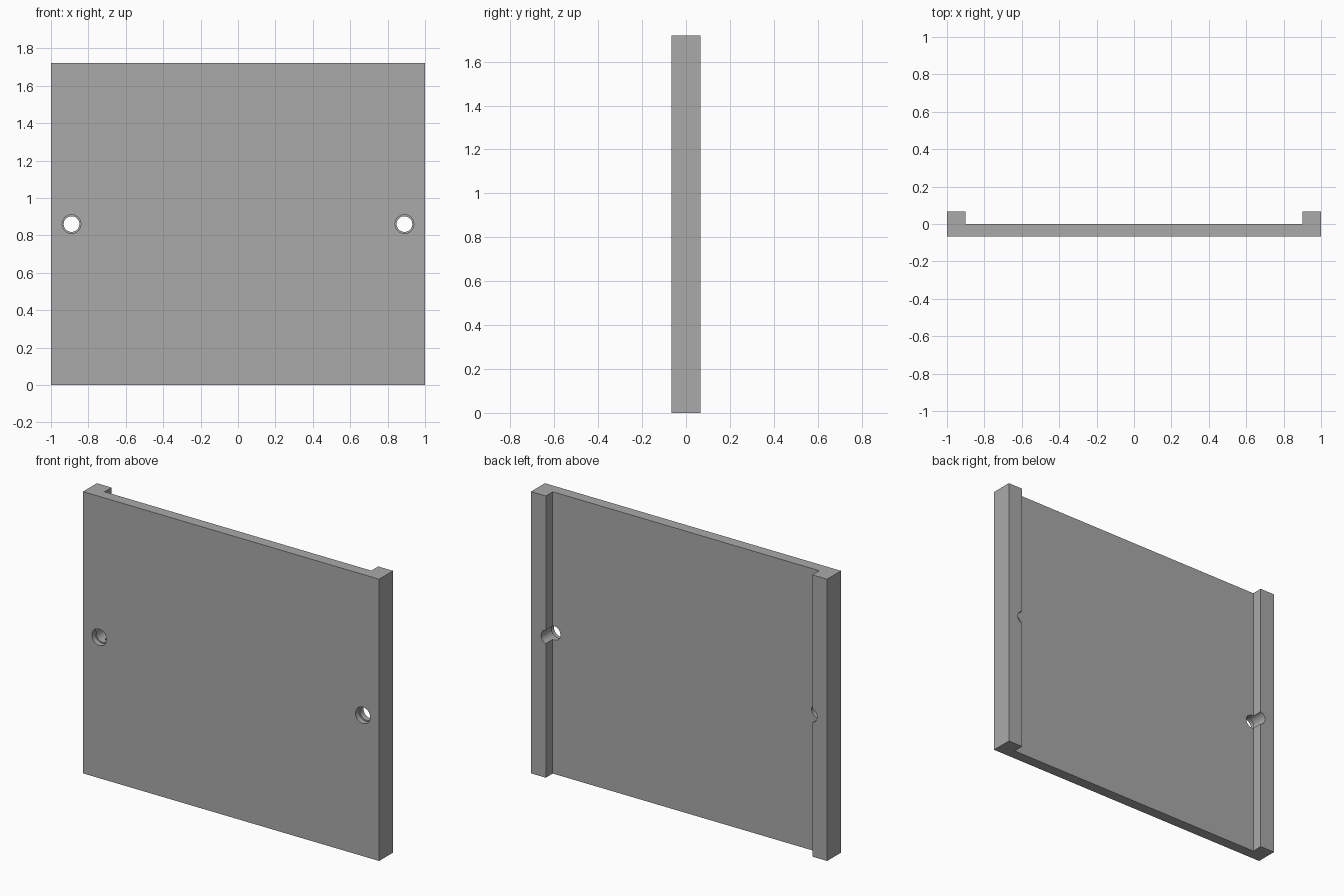
import bpy
import bmesh
from mathutils import Matrix

cube = bpy.data.objects.get("Cube")
if cube:
    bpy.data.objects.remove(cube, do_unlink=True)

HEIGHT = 1.72
HALF_DEPTH = 0.067
HOLE_X = 0.89

grey = bpy.data.materials.new("plain grey")
grey.use_nodes = True
colour = (0.4, 0.4, 0.4, 1)
grey.diffuse_color = colour
grey.node_tree.nodes["Principled BSDF"].inputs["Base Color"].default_value = colour


def new_object(name, bm):
    bmesh.ops.recalc_face_normals(bm, faces=bm.faces[:])
    mesh = bpy.data.meshes.new(name)
    bm.to_mesh(mesh)
    bm.free()
    mesh.materials.append(grey)
    obj = bpy.data.objects.new(name, mesh)
    bpy.context.collection.objects.link(obj)
    return obj


# Panel with two back rails: one channel profile pulled upwards
half = [(1, -HALF_DEPTH), (1, HALF_DEPTH), (0.9, HALF_DEPTH), (0.9, 0)]
profile = half + [(-x, y) for x, y in reversed(half)]
bm = bmesh.new()
base = bm.faces.new([bm.verts.new((x, y, 0)) for x, y in profile])
pulled = bmesh.ops.extrude_face_region(bm, geom=[base])["geom"]
bmesh.ops.translate(bm, vec=(0, 0, HEIGHT),
                    verts=[v for v in pulled if isinstance(v, bmesh.types.BMVert)])
panel = new_object("railed_panel", bm)


# Stepped screw holes: a wide recess in front of a through bore
def add_cutter(name, x, radius, y_start, y_end):
    bm = bmesh.new()
    place = (Matrix.Translation((x, (y_start + y_end) / 2, HEIGHT / 2))
             @ Matrix.Rotation(1.570796, 4, "X"))
    bmesh.ops.create_cone(bm, cap_ends=True, segments=32, radius1=radius,
                          radius2=radius, depth=y_end - y_start, matrix=place)
    cutter = new_object(name, bm)
    cutter.hide_render = True
    cut = panel.modifiers.new(name, "BOOLEAN")
    cut.operation = "DIFFERENCE"
    cut.solver = "EXACT"
    cut.object = cutter
    return cutter


cutters = []
for side, x in (("left", HOLE_X), ("right", -HOLE_X)):
    cutters.append(add_cutter(side + "_bore_cutter", x, 0.042, -0.2, 0.2))
    cutters.append(add_cutter(side + "_recess_cutter", x, 0.05, -0.2, -0.035))

# Apply the cuts and smooth only the round hole walls
bpy.ops.object.select_all(action="DESELECT")
panel.select_set(True)
bpy.context.view_layer.objects.active = panel
for name in [m.name for m in panel.modifiers]:
    bpy.ops.object.modifier_apply(modifier=name)
for cutter in cutters:
    bpy.data.objects.remove(cutter, do_unlink=True)
bpy.ops.object.shade_smooth_by_angle()
